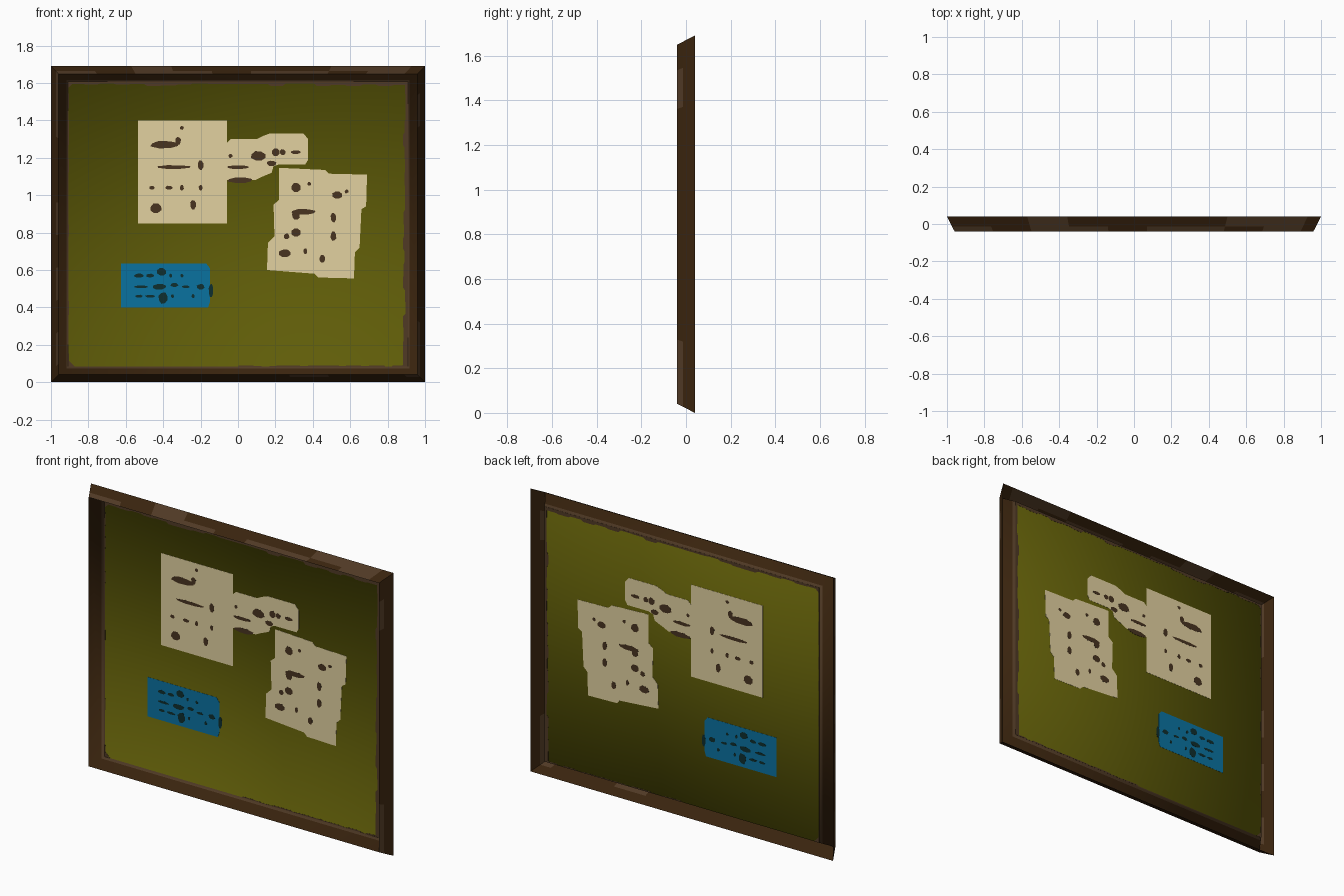
import bpy, bmesh, math, random

if "Cube" in bpy.data.objects:
    bpy.data.objects.remove(bpy.data.objects["Cube"])

random.seed(4)
H = 1.69           # overall height
BOARD_Y = 0.0385   # depth of the pinned surface, at the back of the frame
DX, DZ = 0.092, 0.083   # frame width at the felt, sides and top/bottom


def lin(c):
    c /= 255
    return c / 12.92 if c <= 0.04045 else ((c + 0.055) / 1.055) ** 2.4


def material(name, r, g, b):
    m = bpy.data.materials.new(name)
    m.diffuse_color = (lin(r), lin(g), lin(b), 1)
    m.use_nodes = True
    m.node_tree.nodes["Principled BSDF"].inputs["Base Color"].default_value = m.diffuse_color
    return m


OLIVE = material("olive_felt", 95, 92, 8)
CREAM = material("cream_paper", 226, 209, 160)
BLUE = material("blue_paper", 10, 114, 160)
DARK = material("dark_wood", 58, 36, 14)
WORN = material("worn_wood", 80, 58, 37)
INK = material("brown_ink", 72, 52, 32)
TEAL = material("dark_teal_ink", 14, 46, 46)


def finish(name, bm, mats):
    me = bpy.data.meshes.new(name)
    bm.to_mesh(me)
    bm.free()
    for m in mats:
        me.materials.append(m)
    ob = bpy.data.objects.new(name, me)
    bpy.context.collection.objects.link(ob)
    return ob


def corners(dx, dz, y):
    """Inset rectangle, anticlockwise seen from the front."""
    return [(-1 + dx, y, dz), (1 - dx, y, dz), (1 - dx, y, H - dz), (-1 + dx, y, H - dz)]


def ring(d, y, n):
    c = corners(d, d, y)
    pts = []
    for s in range(4):
        a, b = c[s], c[(s + 1) % 4]
        pts += [tuple(p + (q - p) * i / n for p, q in zip(a, b)) for i in range(n)]
    return pts


def plates(name, polys, half, mat):
    """Thin plates straddling the board, so they show from both sides."""
    bm = bmesh.new()
    for poly in polys:
        f = bm.faces.new([bm.verts.new((x, BOARD_Y - half, z)) for x, z in poly])
        ext = bmesh.ops.extrude_face_region(bm, geom=[f])
        vs = [v for v in ext["geom"] if isinstance(v, bmesh.types.BMVert)]
        bmesh.ops.translate(bm, verts=vs, vec=(0, 2 * half, 0))
    bmesh.ops.recalc_face_normals(bm, faces=bm.faces[:])
    return finish(name, bm, [mat])


def blob(cx, cz, w, h):
    """Uneven eight-sided ink mark, sizes in hundredths."""
    pts = []
    for i in range(8):
        a = math.pi / 8 + i * math.pi / 4
        k = random.uniform(0.95, 1.15)
        pts.append((cx / 100 + k * w / 200 * math.cos(a), cz / 100 + k * h / 200 * math.sin(a)))
    return pts


# Outer frame: open-backed sloping shell with worn patches near the ridge
N = 28
bm = bmesh.new()
rings = [[bm.verts.new(p) for p in ring(d, y, N)]
         for d, y in ((0, 0.04), (0.027, -0.013), (0.041, -0.04))]
chance = (0.25, 0.2, 0.6, 0.25)     # bottom, right, top, left
for band in range(2):
    worn = False
    for i in range(4 * N):
        j = (i + 1) % (4 * N)
        f = bm.faces.new((rings[band][i], rings[band][j], rings[band + 1][j], rings[band + 1][i]))
        if i % 3 == 0:
            worn = random.random() < chance[i // N] * (1 if band else 0.7)
        f.material_index = int(worn and (band == 1 or i // N == 2))
finish("outer_frame", bm, [DARK, WORN])

# Inner frame slope, with a worn foot, welded to the felt and smooth shaded together
bm = bmesh.new()
loops = [[bm.verts.new(p) for p in corners(*c)] for c in (
    (0.041, 0.041, -0.04),
    (0.041 + 0.8 * (DX - 0.041), 0.041 + 0.8 * (DZ - 0.041), -0.04 + 0.8 * (BOARD_Y + 0.04)),
    (DX, DZ, BOARD_Y))]
for k in range(2):
    for i in range(4):
        j = (i + 1) % 4
        f = bm.faces.new((loops[k][i], loops[k][j], loops[k + 1][j], loops[k + 1][i]))
        f.material_index = 1 + k
bm.faces.new(loops[2])
for f in bm.faces:
    f.smooth = True
finish("felt_board", bm, [OLIVE, DARK, WORN])

# Ragged worn strips along the edges of the felt, and small corner pieces
X, Z0, Z1 = 1 - DX, DZ, H - DZ
strips = []


def ragged(to_xz, length, lo, hi, n=22):
    pts = [(0, 0)]
    for i in range(n):
        d = random.uniform(lo, hi)
        pts += [(length * (i + 0.1) / n, d), (length * (i + 0.9) / n, d)]
    strips.append([to_xz(*p) for p in pts + [(length, 0)]])


ragged(lambda t, d: (X - d, Z0 + t), Z1 - Z0, 0.012, 0.026)
ragged(lambda t, d: (-X + d, Z0 + t), Z1 - Z0, 0.001, 0.005)
ragged(lambda t, d: (-X + t, Z1 - d), 2 * X, 0.008, 0.024)
ragged(lambda t, d: (t, Z0 + d), X, 0.001, 0.008)
for sx in (-1, 1):
    for z, s in ((Z0, 1), (Z1, -1)):
        strips.append([(sx * X, z), (sx * (X - 0.035), z), (sx * X, z + s * 0.035)])
plates("worn_edge", strips, 0.0008, WORN)

# Paper sheets
plates("square_sheet", [[(-0.535, 0.85), (-0.06, 0.85), (-0.06, 1.40), (-0.535, 1.40)]], 0.001, CREAM)
plates("torn_strip", [[
    (-0.06, 1.08), (0.09, 1.08), (0.12, 1.095), (0.18, 1.12), (0.19, 1.155), (0.22, 1.165),
    (0.36, 1.165), (0.375, 1.19), (0.375, 1.30), (0.35, 1.33), (0.17, 1.33), (0.13, 1.315),
    (0.10, 1.30), (-0.04, 1.30), (-0.06, 1.28)]], 0.001, CREAM)
plates("torn_sheet", [[
    (0.22, 1.145), (0.22, 0.975), (0.19, 0.95), (0.195, 0.78), (0.16, 0.745), (0.155, 0.60),
    (0.41, 0.58), (0.43, 0.56), (0.62, 0.555), (0.625, 0.695), (0.65, 0.72), (0.66, 0.925),
    (0.685, 0.94), (0.69, 1.11), (0.485, 1.115), (0.465, 1.135), (0.25, 1.145)]], 0.001, CREAM)
plates("blue_sheet", [[(-0.625, 0.40), (-0.16, 0.40), (-0.15, 0.43), (-0.15, 0.61),
                       (-0.17, 0.635), (-0.625, 0.635)]], 0.001, BLUE)

# Ink marks: centre x, centre z, width, height in hundredths
square_marks = [(-39, 127, 15, 4), (-32, 129, 3, 4), (-30, 136, 2, 2), (-34, 115, 18, 2),
                (-20, 116, 3, 5), (-46, 104, 3, 2), (-37, 104, 4, 2), (-30, 104, 2, 3),
                (-20, 104, 2, 3), (-44, 93, 6, 5), (-24, 95, 3, 5)]
strip_marks = [(0, 115, 11, 2), (1, 108, 13, 3), (11, 121, 8, 5), (18, 117, 5, 3),
               (24, 123, 3, 3), (31, 123, 5, 2), (-4, 121, 2, 2), (20, 123, 4, 4)]
sheet_marks = [(31, 104, 5, 5), (53, 100, 5, 4), (38, 106, 2, 2), (58, 102, 2, 2),
               (35, 91, 13, 3), (31, 89, 4, 4), (31, 80, 5, 4), (51, 88, 3, 5),
               (51, 78, 3, 5), (26, 78, 3, 3), (25, 69, 6, 4), (36, 70, 2, 3), (45, 66, 3, 4)]
blue_marks = [(-53, 57, 5, 2), (-47, 57, 4, 2), (-41, 59, 5, 4), (-36, 57, 1.5, 2),
              (-30, 57, 1.5, 2), (-52, 51, 7, 1.5), (-42, 51, 7, 3), (-34, 52, 4, 2),
              (-28, 51, 4, 1.5), (-20, 51, 4, 3), (-53, 46, 4, 1.5), (-47, 46, 5, 1.5),
              (-40, 45, 5, 6), (-35, 46, 1.5, 2), (-24, 46, 1.5, 2), (-14.5, 49, 2.5, 7)]
for name, marks, mat in (("square_sheet_marks", square_marks, INK),
                         ("torn_strip_marks", strip_marks, INK),
                         ("torn_sheet_marks", sheet_marks, INK),
                         ("blue_sheet_marks", blue_marks, TEAL)):
    plates(name, [blob(*m) for m in marks], 0.0015, mat)
